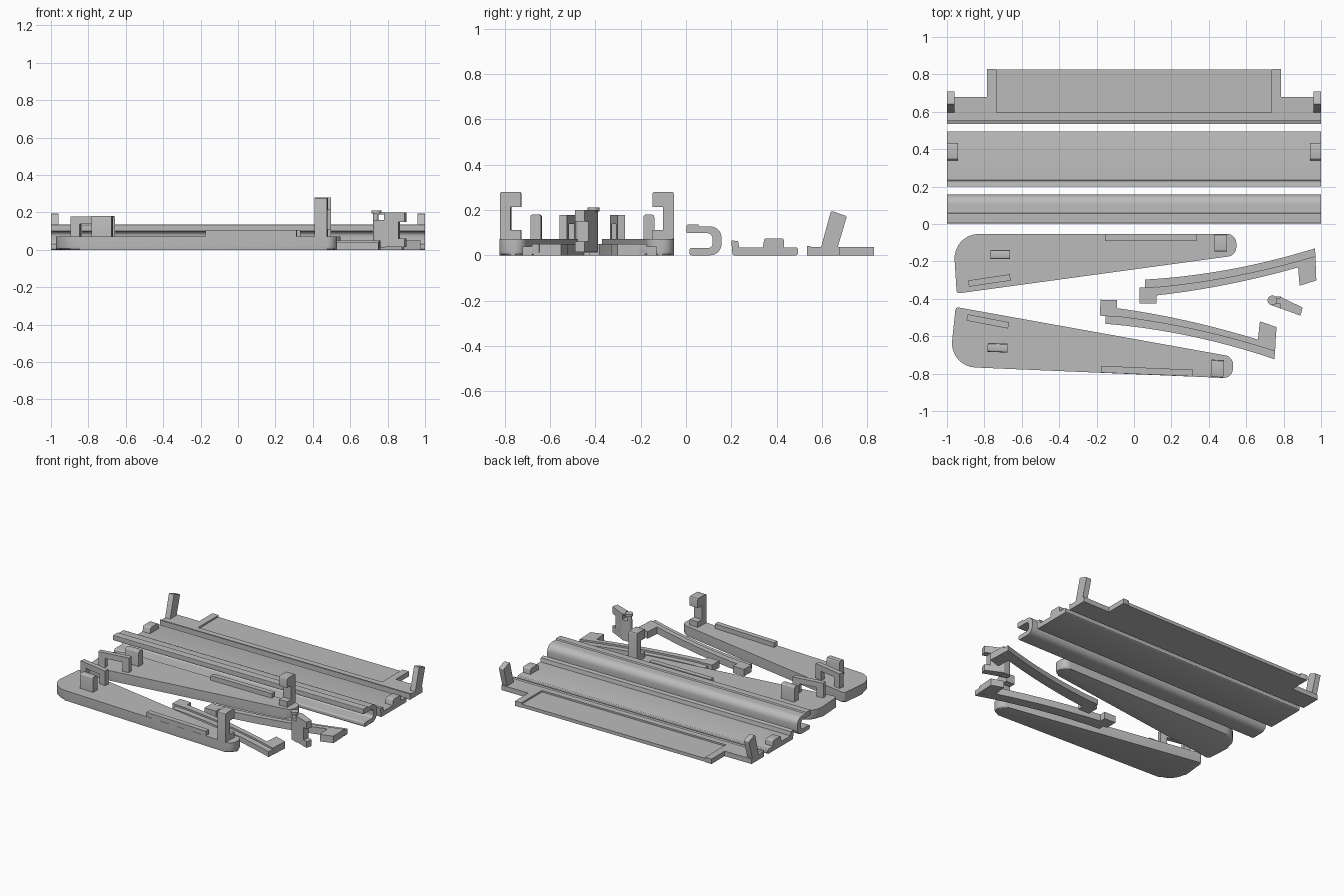
import bpy, bmesh, math
from mathutils import Matrix, Vector

if "Cube" in bpy.data.objects:
    bpy.data.objects.remove(bpy.data.objects["Cube"])

grey = bpy.data.materials.new("plain_grey")
grey.diffuse_color = (0.5, 0.5, 0.5, 1)
grey.use_nodes = True
grey.node_tree.nodes["Principled BSDF"].inputs["Base Color"].default_value = grey.diffuse_color
I = Matrix.Identity(4)


def solid(name, pts, a, b, axis="z", xf=I, bottom_bevel=0.0):
    """Extrude a closed 2D outline from a to b along an axis."""
    place = {"x": lambda p, t: (t, p[0], p[1]),
             "y": lambda p, t: (p[0], t, p[1]),
             "z": lambda p, t: (p[0], p[1], t)}[axis]
    bm = bmesh.new()
    lo = [bm.verts.new(place(p, a)) for p in pts]
    hi = [bm.verts.new(place(p, b)) for p in pts]
    cap = bm.faces.new(lo)
    bm.faces.new(hi)
    n = len(pts)
    for i in range(n):
        j = (i + 1) % n
        bm.faces.new((lo[i], lo[j], hi[j], hi[i]))
    if bottom_bevel:
        bmesh.ops.bevel(bm, geom=list(cap.edges), offset=bottom_bevel,
                        segments=3, profile=0.5, affect="EDGES")
    bm.transform(xf)
    bmesh.ops.recalc_face_normals(bm, faces=bm.faces)
    me = bpy.data.meshes.new(name)
    bm.to_mesh(me)
    bm.free()
    me.materials.append(grey)
    ob = bpy.data.objects.new(name, me)
    bpy.context.collection.objects.link(ob)
    bpy.ops.object.select_all(action="DESELECT")
    ob.select_set(True)
    bpy.context.view_layer.objects.active = ob
    bpy.ops.object.shade_smooth_by_angle(angle=math.radians(30))
    return ob


def box(name, x0, x1, y0, y1, z0, z1, xf=I):
    return solid(name, [(x0, y0), (x1, y0), (x1, y1), (x0, y1)], z0, z1, "z", xf)


def rounded(corners, seg=8):
    """Outline with a radius (third value) at each corner."""
    out = []
    for i, (x, y, r) in enumerate(corners):
        p = Vector((x, y))
        if r == 0:
            out.append((x, y))
            continue
        u = (Vector(corners[i - 1][:2]) - p).normalized()
        v = (Vector(corners[(i + 1) % len(corners)][:2]) - p).normalized()
        half = u.angle(v) / 2
        c = p + (u + v).normalized() * (r / math.sin(half))
        d = r / math.tan(half)
        s, e = p + u * d - c, p + v * d - c
        a0 = math.atan2(s.y, s.x)
        da = (math.atan2(e.y, e.x) - a0 + math.pi) % (2 * math.pi) - math.pi
        for k in range(seg + 1):
            a = a0 + da * k / seg
            out.append((c.x + r * math.cos(a), c.y + r * math.sin(a)))
    return out


def circle(x, y, r, n=24):
    return [(x + r * math.cos(2 * math.pi * k / n),
             y + r * math.sin(2 * math.pi * k / n)) for k in range(n)]


def bezier(p0, p1, p2, n=16):
    return [tuple(p0[k] * (1 - t) ** 2 + 2 * p1[k] * t * (1 - t) + p2[k] * t * t
                  for k in (0, 1)) for t in [i / n for i in range(n + 1)]]


def flipped(angle, tx, ty):
    """Mirror across the x axis, turn, then move."""
    return (Matrix.Translation((tx, ty, 0))
            @ Matrix.Rotation(math.radians(angle), 4, "Z")
            @ Matrix.Diagonal((1, -1, 1, 1)))


# Back tray: frame open at the rear, recessed floor, front lip, leaning arms
half = [(0.735, 0.595), (0.735, 0.825), (0.745, 0.83), (0.785, 0.83),
        (0.785, 0.68), (1, 0.68), (1, 0.535)]
solid("tray_frame", half + [(-x, y) for x, y in reversed(half)], 0, 0.036)
box("tray_floor", -0.736, 0.736, 0.594, 0.825, 0, 0.024)
solid("tray_lip", [(0.535, 0.03), (0.535, 0.042), (0.546, 0.042), (0.56, 0.03)],
      -1, 1, "x")
for side, x0 in (("left", -1), ("right", 0.96)):
    solid(side + "_leaning_arm",
          rounded([(0.592, 0.02, 0), (0.665, 0.02, 0), (0.71, 0.172, 0.008),
                   (0.64, 0.197, 0.008)], 3), x0, x0 + 0.04, "x")

# Middle plate: raised lip along the front, a block at each end
solid("middle_plate",
      rounded([(0.205, 0, 0.008), (0.495, 0, 0.01), (0.495, 0.034, 0.008),
               (0.235, 0.034, 0), (0.23, 0.062, 0), (0.2, 0.066, 0)], 3),
      -1, 1, "x")
for side, x0 in (("left", -1), ("right", 0.94)):
    solid(side + "_plate_block",
          rounded([(0.336, 0.02, 0), (0.434, 0.02, 0), (0.432, 0.075, 0.01),
                   (0.346, 0.075, 0.01)], 3), x0, x0 + 0.06, "x")

# C-shaped channel
solid("channel",
      rounded([(0.015, 0, 0.01), (0.157, 0, 0.05), (0.157, 0.127, 0.05),
               (0.06, 0.127, 0), (0.055, 0.135, 0), (0.003, 0.135, 0.005),
               (0.003, 0.098, 0.005), (0.117, 0.098, 0.025),
               (0.117, 0.032, 0.02), (0.015, 0.032, 0.01)]),
      -1, 1, "x")


# Side wing with tower hook, rail, block and staple
def wing(side, xf):
    outline = rounded([(-0.968, -0.053, 0.13), (0.547, -0.053, 0.05),
                       (0.547, -0.168, 0.05), (-0.948, -0.372, 0.015)])
    solid(side + "_wing", outline, 0, 0.072, "z", xf, 0.015)
    solid(side + "_tower_hook",
          rounded([(-0.054, 0.06, 0), (-0.054, 0.28, 0.01), (-0.148, 0.28, 0.01),
                   (-0.148, 0.212, 0), (-0.102, 0.212, 0), (-0.102, 0.112, 0),
                   (-0.148, 0.112, 0), (-0.148, 0.06, 0)], 3),
          0.43, 0.497, "x", xf)
    box(side + "_rail", -0.155, 0.333, -0.09, -0.054, 0.06, 0.105, xf)
    solid(side + "_wing_block",
          rounded([(-0.188, 0.06, 0), (-0.14, 0.06, 0), (-0.14, 0.18, 0.012),
                   (-0.188, 0.18, 0.012)], 3), -0.768, -0.662, "x", xf)
    turn = (xf @ Matrix.Translation((-0.773, -0.302, 0))
            @ Matrix.Rotation(math.radians(8.5), 4, "Z"))
    solid(side + "_staple",
          [(-0.113, 0.06), (-0.063, 0.06), (-0.063, 0.138), (0.063, 0.138),
           (0.063, 0.06), (0.113, 0.06), (0.113, 0.178), (-0.113, 0.178)],
          -0.017, 0.017, "y", turn)


wing("rear", I)
wing("front", flipped(-2.4, -0.022, -0.855))


# Curved strip with a step along its length and a tab at each end
def strip(side, xf):
    inner = bezier((0.06, -0.297), (0.51, -0.272), (0.968, -0.13))
    step = bezier((0.06, -0.342), (0.51, -0.308), (0.97, -0.172))
    outer = bezier((0.06, -0.388), (0.5, -0.346), (0.972, -0.205))
    solid(side + "_strip_low_half", inner + step[::-1], 0, 0.038, "z", xf)
    solid(side + "_strip_high_half", step + outer[::-1], 0, 0.05, "z", xf, 0.012)
    solid(side + "_strip_inner_tab",
          [(0.03, -0.34), (0.12, -0.335), (0.12, -0.425), (0.03, -0.425)],
          0, 0.05, "z", xf)
    solid(side + "_strip_outer_tab",
          [(0.875, -0.2), (0.885, -0.33), (0.975, -0.302), (0.97, -0.18)],
          0, 0.05, "z", xf)


strip("rear", I)
strip("front", flipped(-1.4, -0.22, -0.829))

# Upright clip: knuckle, pin with cap, body notched on its outer edge
solid("clip_knuckle", rounded([(0.722, -0.388, 0.02), (0.785, -0.388, 0),
                               (0.785, -0.452, 0), (0.722, -0.43, 0.02)], 4),
      0.012, 0.16)
solid("clip_pin", circle(0.737, -0.408, 0.015), 0.15, 0.2)
solid("clip_cap", circle(0.74, -0.408, 0.026), 0.193, 0.21)
box("clip_bridge", 0.74, 0.8, -0.425, -0.395, 0.188, 0.2)
full = [(0.78, -0.388), (0.902, -0.447), (0.89, -0.49), (0.83, -0.468), (0.78, -0.45)]
cut = [(0.78, -0.388), (0.866, -0.43), (0.858, -0.478), (0.83, -0.468), (0.78, -0.45)]
solid("clip_body_lower", full, 0.015, 0.06)
solid("clip_body_middle", cut, 0.06, 0.15)
solid("clip_body_upper", full, 0.15, 0.2)
